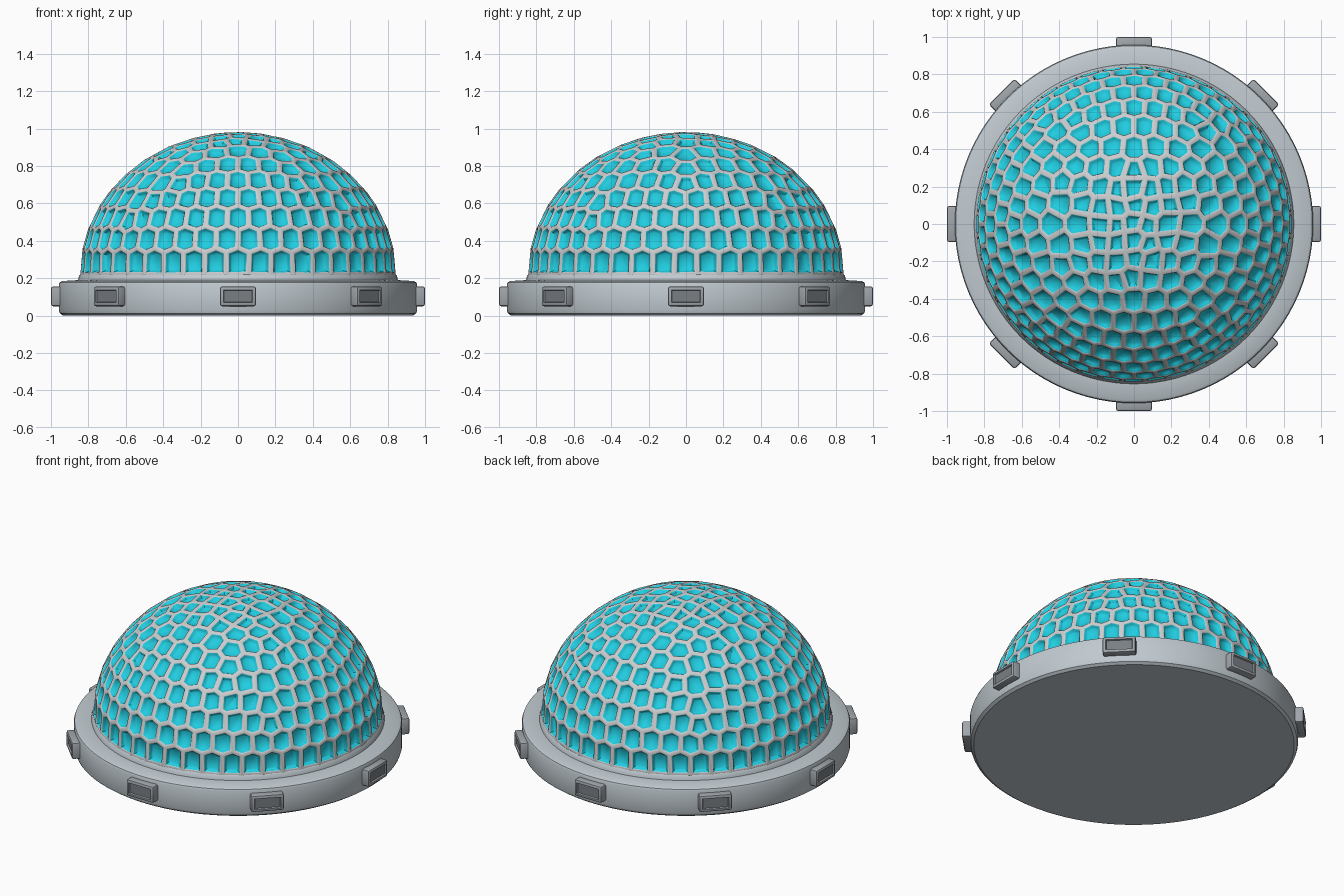
import bpy, bmesh, math, random
from mathutils import Vector, Matrix

if "Cube" in bpy.data.objects:
    bpy.data.objects.remove(bpy.data.objects["Cube"])

random.seed(3)
R, H, CUT = 0.845, 0.762, 0.22   # dome radius, dome height, dome bottom


def material(name, rgb):
    m = bpy.data.materials.new(name)
    m.diffuse_color = (*rgb, 1)
    m.use_nodes = True
    m.node_tree.nodes["Principled BSDF"].inputs["Base Color"].default_value = m.diffuse_color
    return m


LIGHT = material("light grey", (0.53, 0.59, 0.63))
RIB = material("rib grey", (0.60, 0.61, 0.62))
MID = material("mid grey", (0.35, 0.38, 0.41))
DARK = material("dark grey", (0.19, 0.21, 0.23))
TEAL = material("teal", (0.015, 0.61, 0.75))


def add_object(name, bm, mats, smooth):
    me = bpy.data.meshes.new(name)
    bm.to_mesh(me)
    bm.free()
    ob = bpy.data.objects.new(name, me)
    bpy.context.collection.objects.link(ob)
    for m in mats:
        me.materials.append(m)
    bpy.ops.object.select_all(action='DESELECT')
    ob.select_set(True)
    bpy.context.view_layer.objects.active = ob
    bpy.ops.object.shade_smooth_by_angle(angle=math.radians(smooth))
    return ob


def lathe(name, profile, mat, steps=96):
    bm = bmesh.new()
    vs = [bm.verts.new((r, 0, z)) for r, z in profile]
    es = [bm.edges.new(p) for p in zip(vs, vs[1:])]
    bmesh.ops.spin(bm, geom=vs + es, cent=(0, 0, 0), axis=(0, 0, 1),
                   angle=math.tau, steps=steps)
    bmesh.ops.remove_doubles(bm, verts=bm.verts, dist=1e-4)
    bmesh.ops.recalc_face_normals(bm, faces=bm.faces)
    return add_object(name, bm, [mat], 30)


# Round base with a low collar
lathe("base", [(0, 0), (0.935, 0), (0.952, 0.012), (0.958, 0.03), (0.958, 0.165),
               (0.953, 0.178), (0.94, 0.185), (0.855, 0.19), (0.85, 0.212),
               (0.842, 0.222), (0.78, 0.222), (0, 0.222)], LIGHT)


# Cell centres: staggered rings low down, a square grid over the crown
def on_sphere(elev, azim):
    e = math.radians(elev)
    return Vector((math.cos(e) * math.cos(azim), math.cos(e) * math.sin(azim), math.sin(e)))


points = []
rings = [(-15, 44, .5), (-5.2, 44, 0), (5.2, 44, 0), (14.6, 44, .5), (23.6, 44, 0),
         (32.5, 40, .5), (41.5, 36, 0), (50.5, 30, .5), (59, 24, 0)]
for elev, n, off in rings:
    points += [on_sphere(elev, math.tau * (i + off) / n - math.pi / 2) for i in range(n)]
for i in range(-4, 5):
    for j in range(-4, 5):
        x, y = i * 0.105, j * 0.115
        if math.hypot(x, y) < 0.42:
            points.append(Vector((x, y, math.sqrt(1 - x * x - y * y))))
points.append(Vector((0, 0, -1)))


def cells_of(pts):
    """Corner directions of the cell around every point (dual of the hull)."""
    bm = bmesh.new()
    for p in pts:
        q = p + Vector([random.uniform(-.0015, .0015) for _ in range(3)])
        bm.verts.new(q.normalized())
    bmesh.ops.convex_hull(bm, input=bm.verts)
    bm.normal_update()
    out = []
    for v in bm.verts:
        c = v.co.normalized()
        u = c.orthogonal().normalized()
        w = c.cross(u)
        corners = []
        for f in v.link_faces:
            n = f.normal.copy()
            corners.append(n if n.dot(f.calc_center_median()) > 0 else -n)
        corners.sort(key=lambda n: math.atan2(n.dot(w), n.dot(u)))
        out.append((c, corners))
    bm.free()
    return out


# Even out the upper cells
for _ in range(6):
    relaxed = []
    for c, corners in cells_of(points):
        if c.z > math.sin(math.radians(19)) and corners:
            c = (c + sum(corners, Vector()) / len(corners)).normalized()
        relaxed.append(c)
    points = relaxed

# Honeycomb dome: grey ribs around shallow teal bowls
bm = bmesh.new()
for c, corners in cells_of(points):
    if c.z > -0.15 and len(corners) > 2:
        bm.faces.new([bm.verts.new(k * R) for k in corners])
bmesh.ops.remove_doubles(bm, verts=bm.verts, dist=0.025)
bm.normal_update()
flip = [f for f in bm.faces if f.normal.dot(f.calc_center_median()) < 0]
bmesh.ops.reverse_faces(bm, faces=flip)
cells = list(bm.faces)
for thick, depth, index in ((0.011, 0, 0), (0.004, -0.003, 0),
                            (0.006, -0.012, 1), (0.010, -0.010, 1)):
    rim = bmesh.ops.inset_individual(bm, faces=cells, thickness=thick, depth=depth,
                                     use_even_offset=True)['faces']
    for f in rim:
        f.material_index = index
for f in cells:
    f.material_index = 1
bmesh.ops.scale(bm, verts=bm.verts, vec=(1, 1, H / R))
bmesh.ops.translate(bm, verts=bm.verts, vec=(0, 0, CUT))
bmesh.ops.bisect_plane(bm, geom=bm.verts[:] + bm.edges[:] + bm.faces[:],
                       plane_co=(0, 0, CUT - 0.002), plane_no=(0, 0, 1), clear_inner=True)
add_object("honeycomb_dome", bm, [RIB, TEAL], 50)

# Eight blocks around the rim, each with a recessed dark panel
for k in range(8):
    bm = bmesh.new()
    bmesh.ops.create_cube(bm, size=1, matrix=Matrix.Translation((0.96, 0, 0.103))
                          @ Matrix.Diagonal((0.08, 0.194, 0.106, 1)))
    bmesh.ops.bevel(bm, geom=bm.edges[:], offset=0.012, segments=2, affect='EDGES',
                    profile=0.5)
    bm.normal_update()
    face = max(bm.faces, key=lambda f: f.calc_center_median().x)
    bmesh.ops.inset_individual(bm, faces=[face], thickness=0.010, depth=0)
    bmesh.ops.inset_individual(bm, faces=[face], thickness=0.004, depth=-0.010)
    face.material_index = 1
    bmesh.ops.rotate(bm, verts=bm.verts, cent=(0, 0, 0),
                     matrix=Matrix.Rotation(math.tau * k / 8, 3, 'Z'))
    add_object(f"rim_block_{k + 1}", bm, [MID, DARK], 30)
